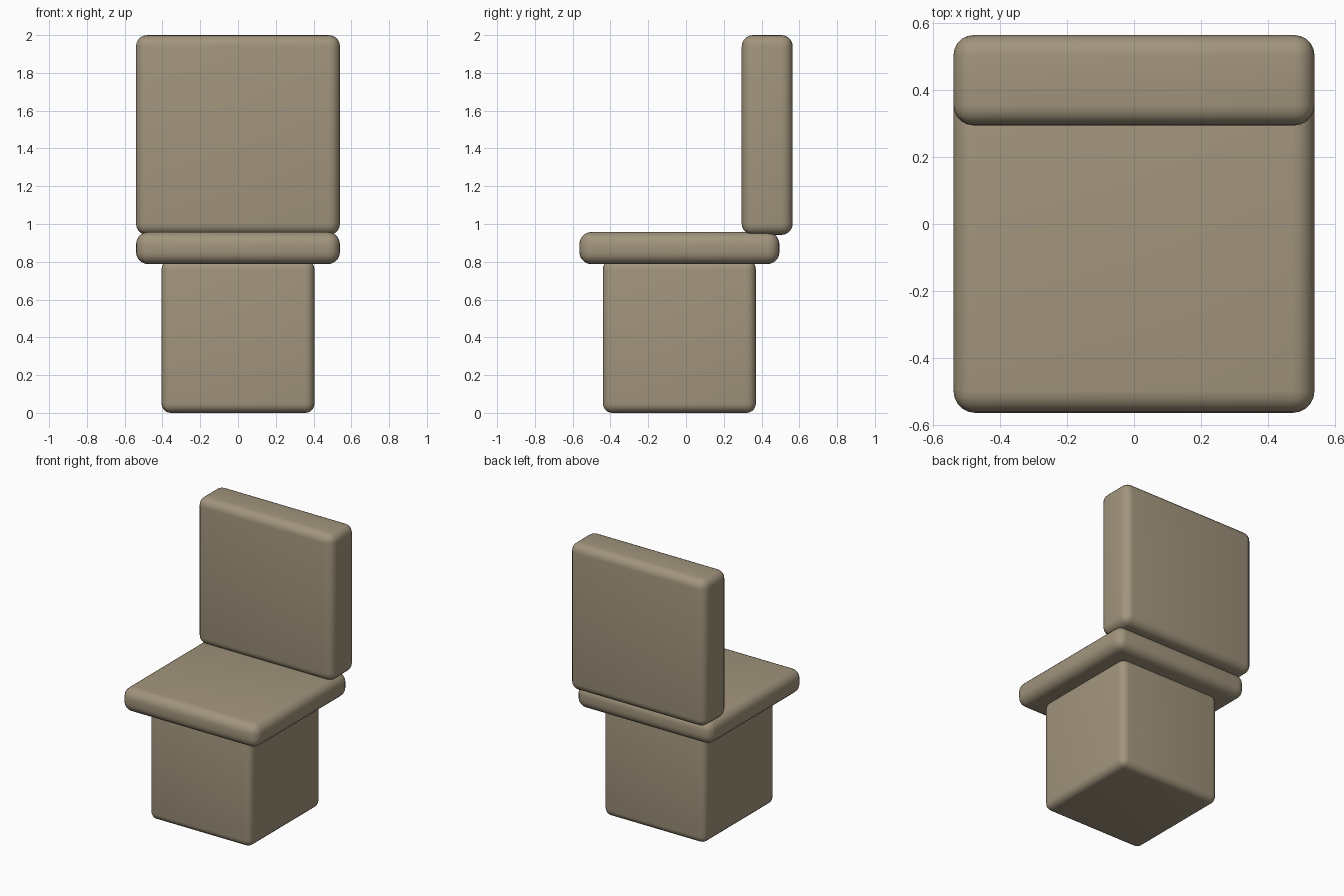
import bpy
import math

if "Cube" in bpy.data.objects:
    bpy.data.objects.remove(bpy.data.objects["Cube"])

fabric = bpy.data.materials.new("taupe")
fabric.diffuse_color = (0.36, 0.30, 0.205, 1)
fabric.use_nodes = True
fabric.node_tree.nodes["Principled BSDF"].inputs["Base Color"].default_value = fabric.diffuse_color


def rounded_box(name, low, high, radius):
    """Box between two corners with rounded, smooth-shaded edges."""
    centre = [(a + b) / 2 for a, b in zip(low, high)]
    bpy.ops.mesh.primitive_cube_add(size=1, location=centre)
    box = bpy.context.object
    box.name = name
    box.scale = [b - a for a, b in zip(low, high)]
    bpy.ops.object.transform_apply(location=False, rotation=False, scale=True)
    box.data.materials.append(fabric)
    bevel = box.modifiers.new("rounding", 'BEVEL')
    bevel.width = radius
    bevel.segments = 5
    bpy.ops.object.modifier_apply(modifier=bevel.name)
    bpy.ops.object.shade_smooth_by_angle(angle=math.radians(40))
    return box


# Pedestal block under the seat
rounded_box("base", (-0.405, -0.44, 0), (0.405, 0.37, 0.81), 0.05)
# Overhanging seat cushion
rounded_box("seat", (-0.54, -0.565, 0.787), (0.54, 0.495, 0.958), 0.066)
# Upright backrest, set slightly into the rear of the seat
rounded_box("backrest", (-0.54, 0.295, 0.942), (0.54, 0.565, 2.0), 0.06)
